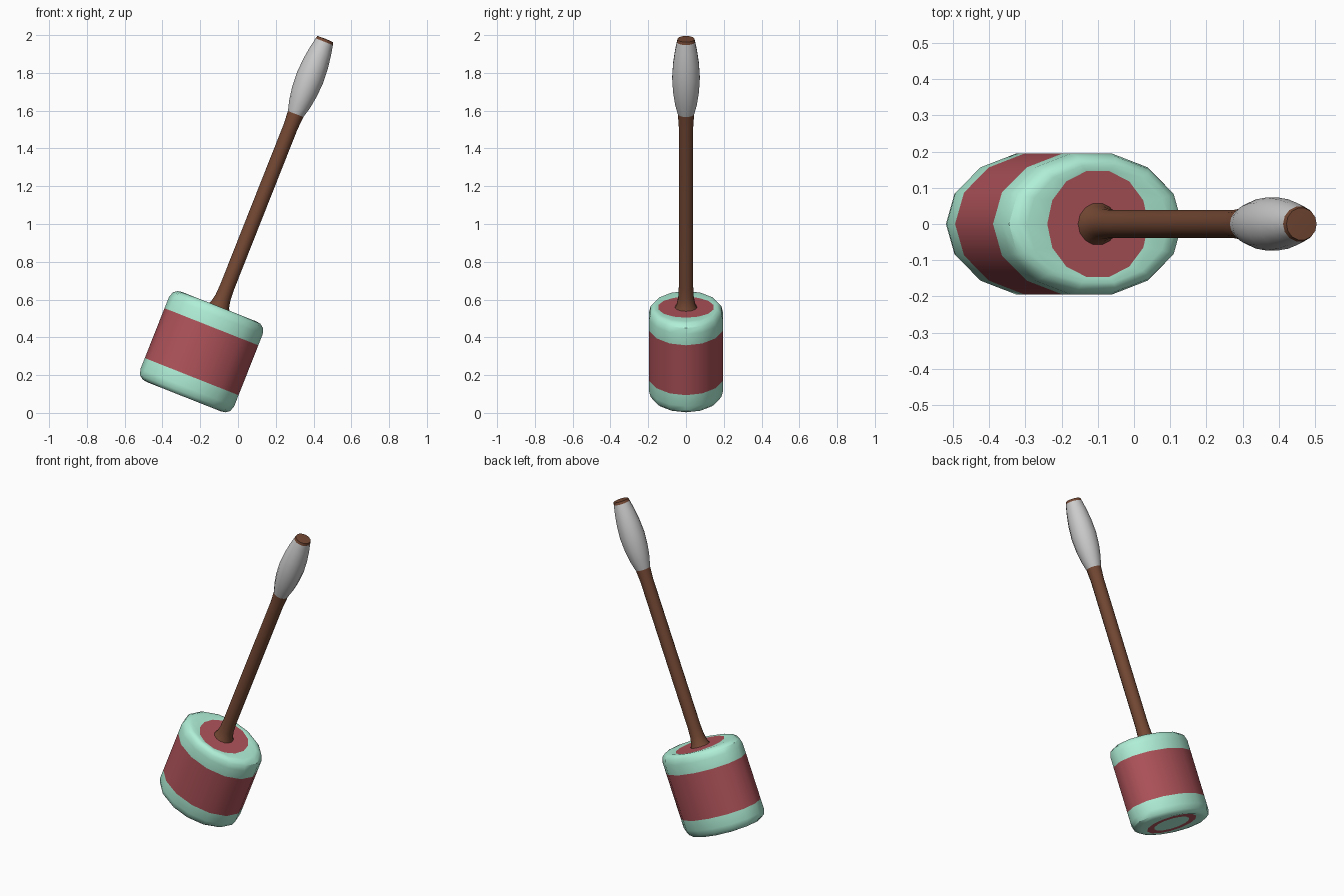
import bpy, bmesh, math
from mathutils import Matrix

if "Cube" in bpy.data.objects:
    bpy.data.objects.remove(bpy.data.objects["Cube"])

# whole mallet is modelled upright around the head centre, then tilted
TILT = Matrix.Translation((-0.193, 0, 0.324)) @ Matrix.Rotation(math.radians(21.6), 4, 'Y')

def material(name, rgb):
    m = bpy.data.materials.new(name)
    m.diffuse_color = (*rgb, 1)
    m.use_nodes = True
    m.node_tree.nodes["Principled BSDF"].inputs["Base Color"].default_value = m.diffuse_color
    return m

red = material("red", (0.42, 0.085, 0.10))
mint = material("mint", (0.43, 0.86, 0.68))
brown = material("brown", (0.175, 0.065, 0.034))

def lathe(name, rings, mat=None, sides=14, flip=1):
    """Skin rings of (height, x radius, y radius); radius 0 closes to a point."""
    bm = bmesh.new()
    loops = []
    for h, rx, ry in rings:
        if rx == 0:
            loops.append([bm.verts.new((0, 0, h * flip))] * sides)
        else:
            loops.append([bm.verts.new((rx * math.cos(2 * math.pi * i / sides),
                                        ry * math.sin(2 * math.pi * i / sides), h * flip))
                          for i in range(sides)])
    for a, b in zip(loops, loops[1:]):
        for i in range(sides):
            j = (i + 1) % sides
            quad = list(dict.fromkeys((a[i], a[j], b[j], b[i])))
            bm.faces.new(quad if flip > 0 else quad[::-1])
    me = bpy.data.meshes.new(name)
    bm.to_mesh(me)
    bm.free()
    ob = bpy.data.objects.new(name, me)
    bpy.context.collection.objects.link(ob)
    ob.matrix_world = TILT
    if mat:
        me.materials.append(mat)
    bpy.ops.object.select_all(action='DESELECT')
    ob.select_set(True)
    bpy.context.view_layer.objects.active = ob
    bpy.ops.object.shade_smooth_by_angle(angle=math.radians(35))
    return ob

def round_rings(pairs):
    return [(h, r, r) for h, r in pairs]

# oval head: red barrel with a rounded mint band at each end
lathe("head_barrel", [(-0.142, 0.267, 0.2), (0.142, 0.267, 0.2)], red)
band = [(0.142, 0.267, 0.2), (0.205, 0.267, 0.2), (0.236, 0.257, 0.192),
        (0.252, 0.235, 0.178), (0.256, 0.21, 0.165), (0.253, 0.15, 0.15)]
for name, flip in (("top_band", 1), ("bottom_band", -1)):
    lathe(name, band, mint, flip=flip)

# end faces: plain red disc on top, red ring with mint centre below
lathe("top_disc", round_rings([(0.253, 0.15), (0.253, 0)]), red)
lathe("bottom_ring", round_rings([(0.253, 0.15), (0.253, 0.107)]), red, flip=-1)
lathe("bottom_disc", round_rings([(0.253, 0.107), (0.253, 0)]), mint, flip=-1)

# shaft with flared foot and slight swell below the grip
lathe("shaft", round_rings([(0.25, 0.06), (0.27, 0.05), (0.31, 0.042), (0.37, 0.039),
                            (1.28, 0.039), (1.355, 0.044)]), brown)

# padded grip and end knob
lathe("grip", round_rings([(1.35, 0.043), (1.41, 0.059), (1.48, 0.070), (1.56, 0.075),
                           (1.64, 0.070), (1.71, 0.060), (1.765, 0.049)]))
lathe("grip_end", round_rings([(1.765, 0.049), (1.78, 0.045), (1.782, 0)]), brown)
